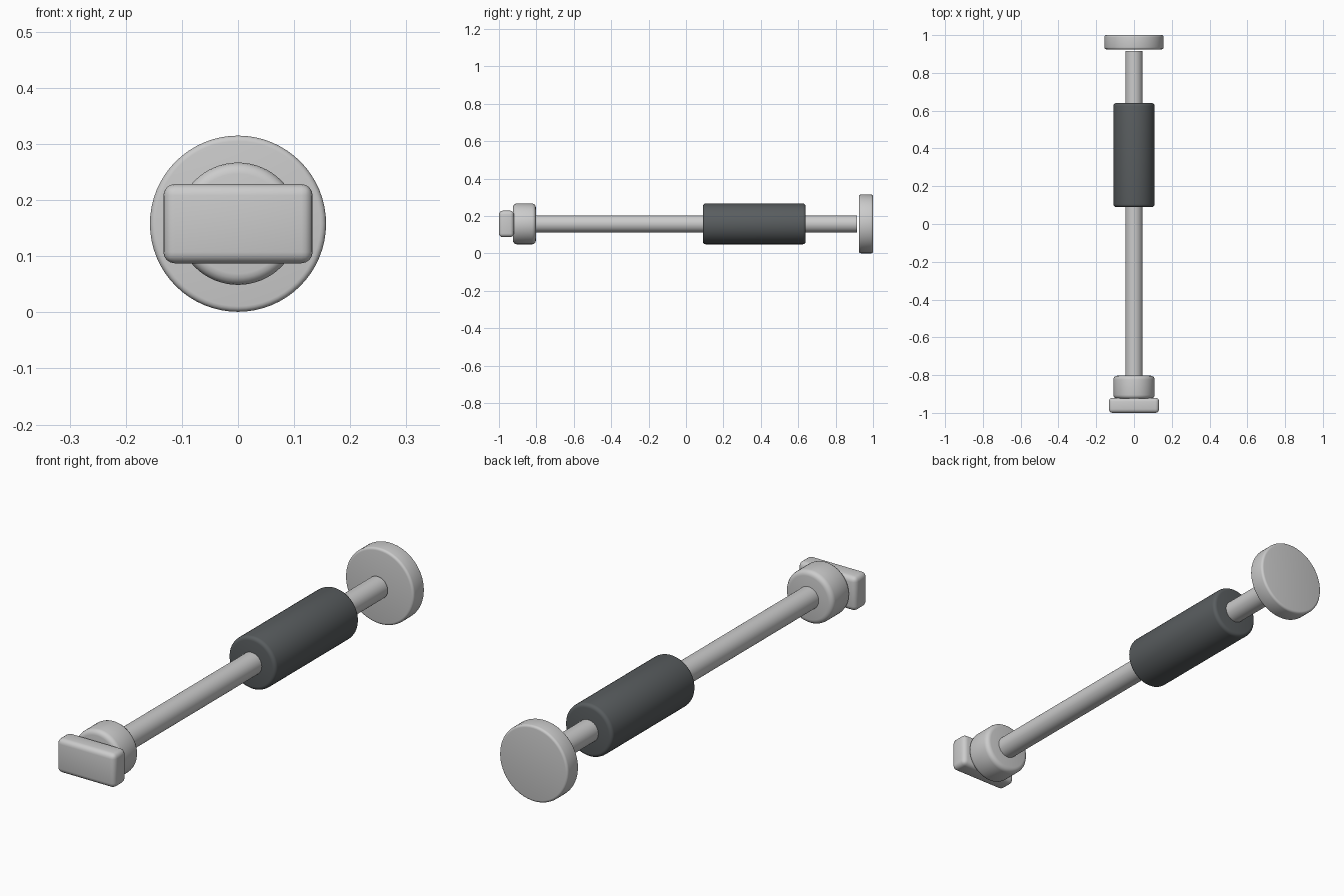
import bpy
from math import pi, radians

AXIS_Z = 0.158  # height of the shared centre line

cube = bpy.data.objects.get("Cube")
if cube:
    bpy.data.objects.remove(cube, do_unlink=True)


def make_material(name, colour):
    mat = bpy.data.materials.new(name)
    mat.use_nodes = True
    mat.diffuse_color = colour
    mat.node_tree.nodes["Principled BSDF"].inputs["Base Color"].default_value = colour
    return mat


light_grey = make_material("light grey metal", (0.6, 0.6, 0.6, 1))
dark_grey = make_material("dark grey rubber", (0.1, 0.11, 0.115, 1))


def finish(name, mat, bevel):
    """Name, colour, round the edges and smooth the active object."""
    obj = bpy.context.object
    obj.name = name
    obj.data.materials.append(mat)
    bpy.ops.object.transform_apply(location=False, rotation=True, scale=True)
    if bevel:
        mod = obj.modifiers.new("rounded edges", "BEVEL")
        mod.width = bevel
        mod.segments = 4
        mod.limit_method = "ANGLE"
        mod.angle_limit = radians(40)
        bpy.ops.object.modifier_apply(modifier=mod.name)
    bpy.ops.object.shade_smooth_by_angle(angle=radians(35))


def cylinder(name, radius, front, back, mat, bevel=0):
    """Cylinder along y between two positions on the centre line."""
    bpy.ops.mesh.primitive_cylinder_add(
        vertices=64, radius=radius, depth=back - front,
        location=(0, (front + back) / 2, AXIS_Z), rotation=(pi / 2, 0, 0))
    finish(name, mat, bevel)


# Shaft running the length of the tool
cylinder("shaft", 0.046, -0.83, 0.915, light_grey)
# Sliding grip
cylinder("grip", 0.109, 0.09, 0.64, dark_grey, 0.015)
# Collar and disc at the two ends
cylinder("collar", 0.109, -0.925, -0.803, light_grey, 0.02)
cylinder("end_disc", 0.157, 0.925, 1.0, light_grey, 0.01)

# Rectangular head at the front
bpy.ops.mesh.primitive_cube_add(size=1, location=(0, -0.96, AXIS_Z))
bpy.context.object.scale = (0.266, 0.08, 0.141)
finish("head_block", light_grey, 0.02)
